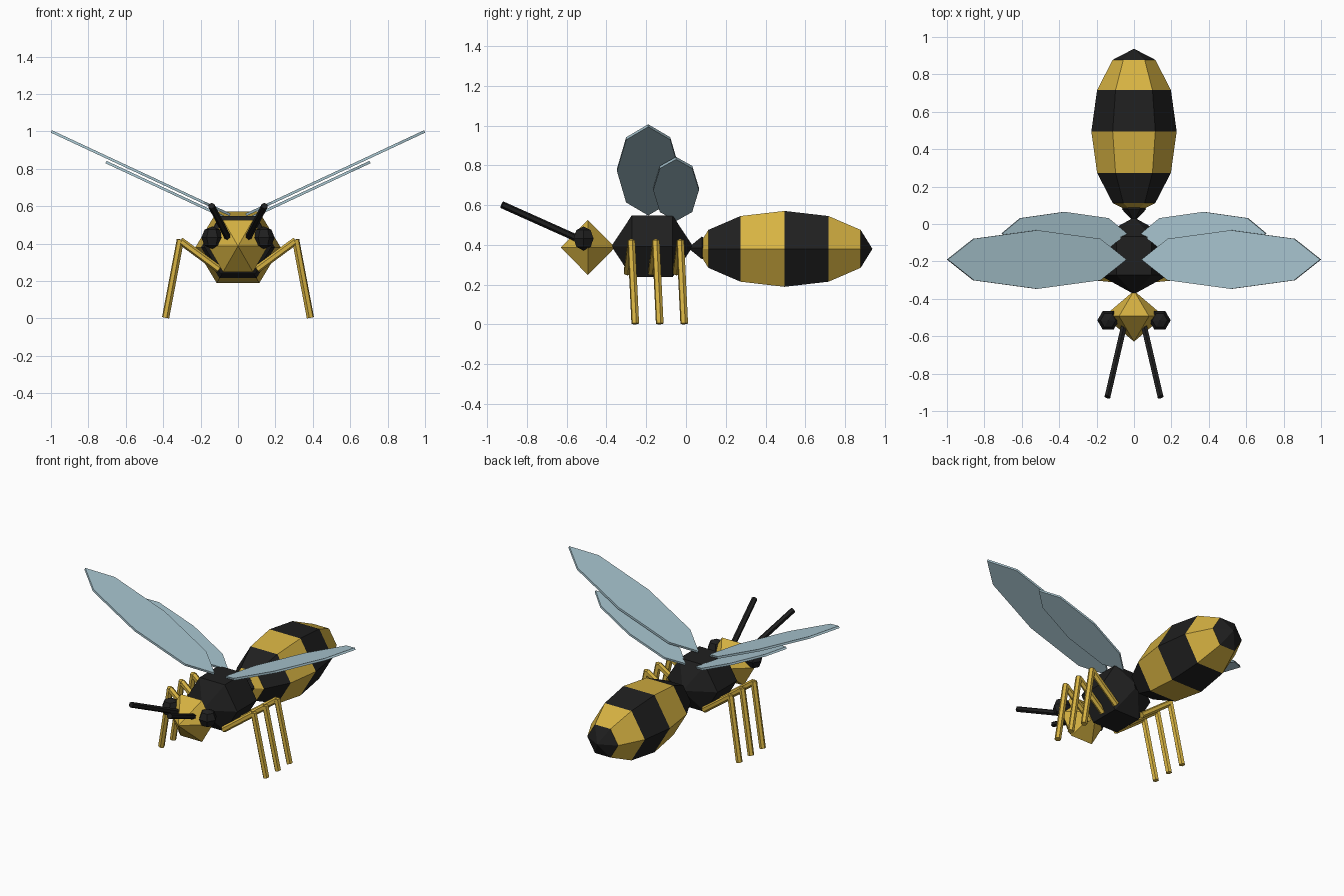
import bpy, bmesh, math
from mathutils import Vector, Matrix

if "Cube" in bpy.data.objects:
    bpy.data.objects.remove(bpy.data.objects["Cube"])


def material(name, rgb):
    m = bpy.data.materials.new(name)
    m.diffuse_color = (*rgb, 1)
    m.use_nodes = True
    m.node_tree.nodes["Principled BSDF"].inputs["Base Color"].default_value = m.diffuse_color
    return m


YELLOW = material("honey yellow", (0.68, 0.45, 0.055))
BLACK = material("soft black", (0.014, 0.014, 0.014))
WING = material("pale blue wing", (0.40, 0.57, 0.64))


def finish(bm, name, mats):
    bmesh.ops.recalc_face_normals(bm, faces=bm.faces)
    mesh = bpy.data.meshes.new(name)
    bm.to_mesh(mesh)
    bm.free()
    for m in mats:
        mesh.materials.append(m)
    ob = bpy.data.objects.new(name, mesh)
    bpy.context.collection.objects.link(ob)
    return ob


def six_sided_ball(name, center, radii, bands, mats, upright=False):
    """Hexagonal ellipsoid with poles along y (or z); bands alternate materials."""
    bm = bmesh.new()

    def point(lat, ang):
        s, c = math.sin(lat), -math.cos(lat)
        u, v = s * math.cos(ang), s * math.sin(ang)
        p = (u, v, c) if upright else (u, c, v)
        return Vector(center) + Vector([a * b for a, b in zip(p, radii)])

    rows = []
    for i in range(bands + 1):
        n = 1 if i in (0, bands) else 6
        rows.append([bm.verts.new(point(math.pi * i / bands, math.pi * k / 3))
                     for k in range(n)])
    for i in range(bands):
        a, b = rows[i], rows[i + 1]
        for k in range(6):
            ring = [a[k % len(a)], a[(k + 1) % len(a)],
                    b[(k + 1) % len(b)], b[k % len(b)]]
            f = bm.faces.new(list(dict.fromkeys(ring)))
            f.material_index = i % len(mats)
    return finish(bm, name, mats)


def rod(name, start, end, radius, mat, sides=6):
    a, b = Vector(start), Vector(end)
    turn = (b - a).to_track_quat('Z', 'Y').to_matrix().to_4x4()
    bm = bmesh.new()
    bmesh.ops.create_cone(bm, cap_ends=True, segments=sides, radius1=radius,
                          radius2=radius, depth=(b - a).length,
                          matrix=Matrix.Translation((a + b) / 2) @ turn)
    return finish(bm, name, [mat])


def wing(name, side, center, length, width):
    # eight-sided flat disc, stretched and tilted upward
    bm = bmesh.new()
    outline = [(length * math.cos(k * math.pi / 4), width * math.sin(k * math.pi / 4))
               for k in range(8)]
    low = [bm.verts.new((x, y, -0.007)) for x, y in outline]
    high = [bm.verts.new((x, y, 0.007)) for x, y in outline]
    bm.faces.new(low)
    bm.faces.new(high)
    for k in range(8):
        j = (k + 1) % 8
        bm.faces.new((low[k], low[j], high[j], high[k]))
    x, y, z = center
    bm.transform(Matrix.Translation((side * x, y, z))
                 @ Matrix.Rotation(-side * math.radians(25), 4, 'Y'))
    return finish(bm, name, [WING])


# Body
six_sided_ball("abdomen", (0, 0.495, 0.38), (0.228, 0.442, 0.22), 6, [YELLOW, BLACK])
six_sided_ball("waist", (0, 0.08, 0.385), (0.066, 0.07, 0.066), 2, [BLACK])
six_sided_ball("thorax", (0, -0.17, 0.393), (0.215, 0.205, 0.207), 3, [BLACK])
six_sided_ball("head", (0, -0.493, 0.387), (0.16, 0.136, 0.16), 2, [YELLOW])

for side, label in ((-1, "left"), (1, "right")):
    # Eyes and antennae
    six_sided_ball(f"{label}_eye", (side * 0.138, -0.515, 0.432),
                   (0.058, 0.058, 0.06), 4, [BLACK], upright=True)
    rod(f"{label}_antenna", (side * 0.05, -0.53, 0.425),
        (side * 0.142, -0.925, 0.602), 0.018, BLACK)
    # Wings
    wing(f"{label}_front_wing", side, (0.52, -0.19, 0.777), 0.527, 0.157)
    wing(f"{label}_rear_wing", side, (0.373, -0.05, 0.681), 0.367, 0.115)
    # Three legs, each with an upper and a lower segment
    for i, part in enumerate(("front", "middle", "rear")):
        y = -0.275 + 0.123 * i
        knee = (side * 0.308, y, 0.415)
        rod(f"{label}_{part}_upper_leg", (side * 0.10, y - 0.02, 0.262),
            knee, 0.02, YELLOW)
        rod(f"{label}_{part}_lower_leg", (side * 0.308, y, 0.422),
            (side * 0.387, y + 0.02, 0.004), 0.02, YELLOW)
